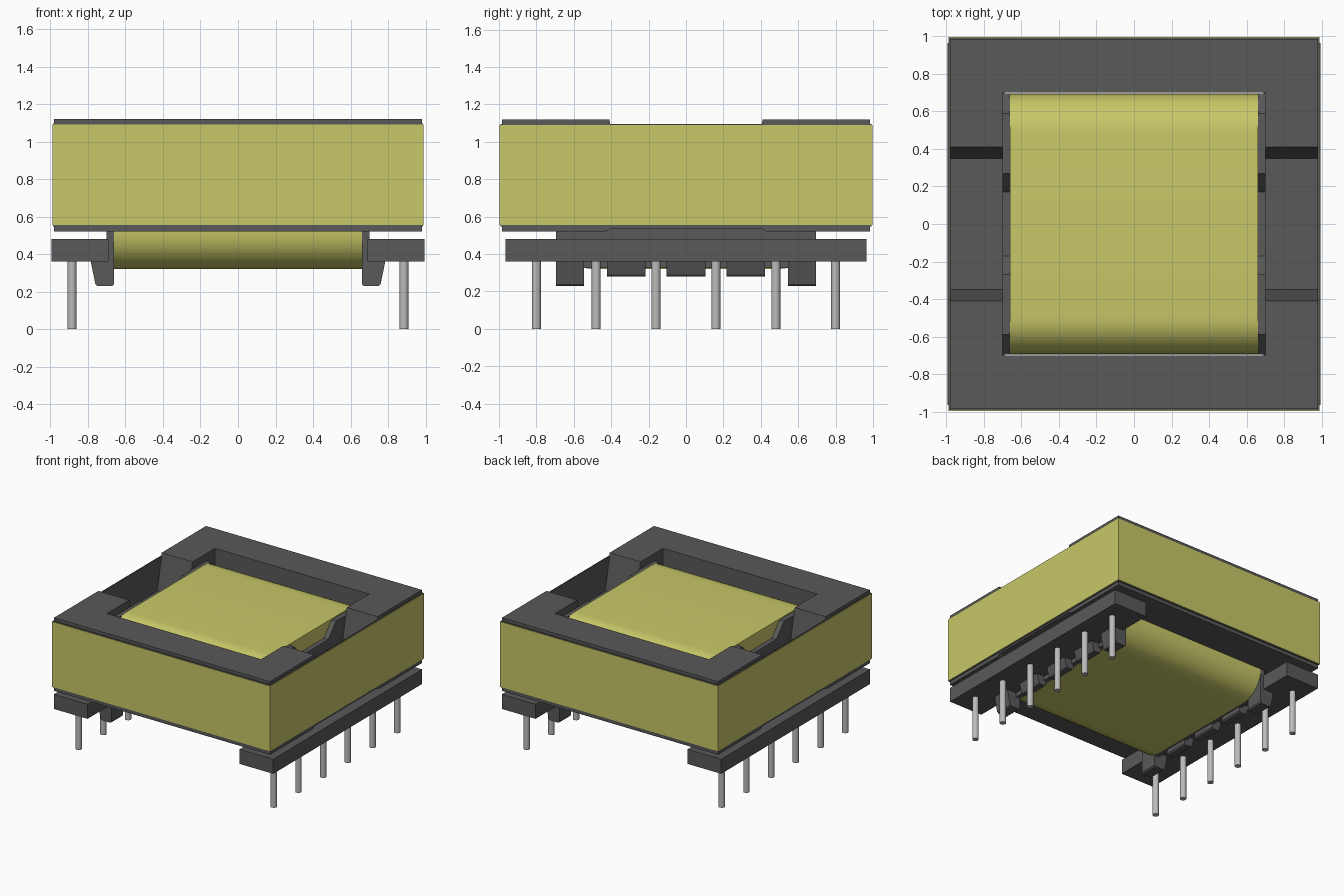
import bpy, bmesh, math

cube = bpy.data.objects.get("Cube")
if cube:
    bpy.data.objects.remove(cube, do_unlink=True)


def material(name, r, g, b):
    m = bpy.data.materials.new(name)
    m.use_nodes = True
    m.diffuse_color = (r, g, b, 1)
    m.node_tree.nodes["Principled BSDF"].inputs["Base Color"].default_value = (r, g, b, 1)
    return m


dark = material("dark grey", 0.1, 0.1, 0.1)
yellow = material("yellow tape", 0.58, 0.58, 0.14)
silver = material("silver metal", 0.5, 0.5, 0.5)


def finish(name, bm, mat, smooth=False):
    bmesh.ops.recalc_face_normals(bm, faces=bm.faces)
    mesh = bpy.data.meshes.new(name)
    bm.to_mesh(mesh)
    bm.free()
    mesh.materials.append(mat)
    ob = bpy.data.objects.new(name, mesh)
    bpy.context.collection.objects.link(ob)
    if smooth:
        bpy.ops.object.select_all(action="DESELECT")
        ob.select_set(True)
        bpy.context.view_layer.objects.active = ob
        bpy.ops.object.shade_smooth_by_angle(angle=math.radians(35))
    return ob


def prism(name, profile, start, depth, mat, smooth=False):
    """Extrude a closed profile of 3D points by a vector."""
    bm = bmesh.new()
    face = bm.faces.new([bm.verts.new([a + b for a, b in zip(start, p)]) for p in profile])
    new = bmesh.ops.extrude_face_region(bm, geom=[face])["geom"]
    bmesh.ops.translate(bm, vec=depth, verts=[v for v in new if isinstance(v, bmesh.types.BMVert)])
    return finish(name, bm, mat, smooth)


def x_prism(name, yz, x0, x1, mat, smooth=False):
    return prism(name, [(0, y, z) for y, z in yz], (x0, 0, 0), (x1 - x0, 0, 0), mat, smooth)


def y_prism(name, xz, y0, y1, mat):
    return prism(name, [(x, 0, z) for x, z in xz], (0, y0, 0), (0, y1 - y0, 0), mat)


def box(name, x0, x1, y0, y1, z0, z1, mat):
    return x_prism(name, [(y0, z0), (y1, z0), (y1, z1), (y0, z1)], x0, x1, mat)


def ring(name, ox, oy, t, z0, z1, mat):
    """Rectangular band with wall thickness t."""
    bm = bmesh.new()
    signs = [(-1, -1), (1, -1), (1, 1), (-1, 1)]
    loops = [[bm.verts.new((sx * (ox - d), sy * (oy - d), z)) for sx, sy in signs]
             for d, z in ((0, z0), (0, z1), (t, z1), (t, z0))]
    for k in range(4):
        a, b = loops[k], loops[(k + 1) % 4]
        for i in range(4):
            j = (i + 1) % 4
            bm.faces.new((a[i], a[j], b[j], b[i]))
    return finish(name, bm, mat)


def mirrored(half):
    """Complete a half profile (y >= 0) across y = 0."""
    return half + [(-y, z) for y, z in reversed(half)]


# Core: two long legs joined by end yokes with a sloped recess
yoke = mirrored([(0.40, 0.535), (0.43, 0.52), (0.985, 0.52), (0.985, 1.12), (0.41, 1.12), (0.35, 0.83)])
for s, side in ((-1, "right"), (1, "left")):
    x_prism(f"core_yoke_{side}", yoke, s * 0.70, s * 0.98, dark)
for s, side in ((-1, "front"), (1, "back")):
    box(f"core_leg_{side}", -0.70, 0.70, s * 0.70, s * 0.985, 0.52, 1.12, dark)
box("core_centre_post", -0.70, 0.70, -0.35, 0.35, 0.54, 0.83, dark)

# Tape wrapped round the core, with its dark backing
ring("outer_tape", 0.99, 0.997, 0.005, 0.555, 1.09, yellow)
ring("tape_backing", 0.985, 0.992, 0.008, 0.548, 1.096, dark)

# Winding: rounded block
r, steps = 0.2, 10
section = []
for cy, cz, a0 in ((0.495, 0.87, 0), (-0.495, 0.87, 90), (-0.495, 0.52, 180), (0.495, 0.52, 270)):
    for i in range(steps + 1):
        a = math.radians(a0 + 90 * i / steps)
        section.append((cy + r * math.cos(a), cz + r * math.sin(a)))
x_prism("winding", section, -0.66, 0.66, yellow, smooth=True)

# Bobbin: flanges, pin bars, corner feet, wire guides and pins
flange = mirrored([(0.55, 0.325), (0.695, 0.36), (0.695, 0.95), (0.59, 1.06), (0.27, 1.06), (0.17, 0.95)])
for s, side in ((-1, "right"), (1, "left")):
    x_prism(f"bobbin_flange_{side}", flange, s * 0.66, s * 0.70, dark)
    box(f"pin_bar_{side}", s * 0.69, s * 0.995, -0.965, 0.965, 0.36, 0.48, dark)
    foot = [(s * x, z) for x, z in ((0.66, 0.40), (0.66, 0.24), (0.67, 0.23), (0.75, 0.23),
                                    (0.76, 0.24), (0.785, 0.36), (0.785, 0.40))]
    guide = [(s * x, z) for x, z in ((0.68, 0.40), (0.68, 0.29), (0.69, 0.28), (0.74, 0.28),
                                     (0.75, 0.29), (0.77, 0.36), (0.77, 0.40))]
    for e, end in ((-1, "front"), (1, "back")):
        y_prism(f"foot_{side}_{end}", foot, e * 0.545, e * 0.695, dark)
    for k in (-1, 0, 1):
        y_prism(f"wire_guide_{side}_{k + 2}", guide, k * 0.32 - 0.103, k * 0.32 + 0.103, dark)
    for k in range(6):
        bm = bmesh.new()
        bmesh.ops.create_cone(bm, cap_ends=True, segments=24, radius1=0.024, radius2=0.024, depth=0.40)
        bmesh.ops.translate(bm, vec=(s * 0.885, -0.8 + 0.32 * k, 0.20), verts=bm.verts)
        finish(f"pin_{side}_{k + 1}", bm, silver, smooth=True)
